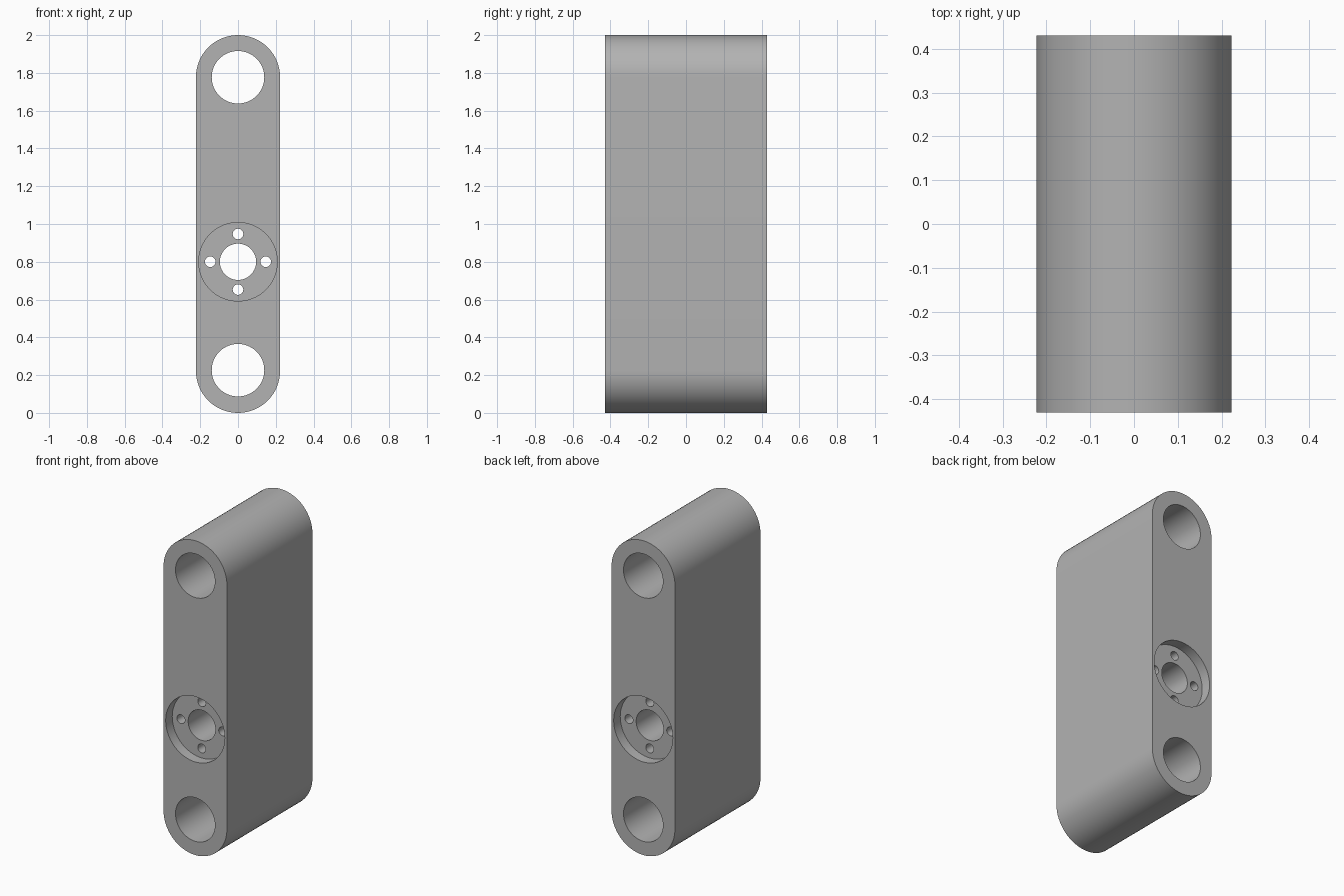
import bpy, bmesh, math
from mathutils import Matrix, Vector

if "Cube" in bpy.data.objects:
    bpy.data.objects.remove(bpy.data.objects["Cube"])

HALF_W, HALF_D, HEIGHT = 0.223, 0.43, 2.0
PORT_Z, RECESS = 0.80, 0.066

grey = bpy.data.materials.new("machined grey")
grey.use_nodes = True
colour = (0.45, 0.45, 0.45, 1)
grey.diffuse_color = colour
grey.node_tree.nodes["Principled BSDF"].inputs["Base Color"].default_value = colour


def mesh_object(name, bm):
    bmesh.ops.recalc_face_normals(bm, faces=bm.faces)
    mesh = bpy.data.meshes.new(name)
    bm.to_mesh(mesh)
    bm.free()
    mesh.materials.append(grey)
    obj = bpy.data.objects.new(name, mesh)
    bpy.context.collection.objects.link(obj)
    return obj


def bore(bm, x, z, radius, y=0.0, depth=2.0, sides=64):
    """Add a cylinder lying along y."""
    place = Matrix.Translation((x, y, z)) @ Matrix.Rotation(math.pi / 2, 4, "X")
    bmesh.ops.create_cone(bm, cap_ends=True, segments=sides, radius1=radius,
                          radius2=radius, depth=depth, matrix=place)


def cut(target, cutter):
    cutter.hide_render = True
    mod = target.modifiers.new(cutter.name, "BOOLEAN")
    mod.operation, mod.solver, mod.object = "DIFFERENCE", "EXACT", cutter
    bpy.context.view_layer.objects.active = target
    bpy.ops.object.modifier_apply(modifier=mod.name)
    bpy.data.objects.remove(cutter)


# Link body: a round-ended profile extruded along y
bm = bmesh.new()
steps = 32
profile = []
for centre, start in ((HEIGHT - HALF_W, 0), (HALF_W, math.pi)):
    for i in range(steps + 1):
        a = start + math.pi * i / steps
        profile.append(bm.verts.new((HALF_W * math.cos(a), -HALF_D,
                                     centre + HALF_W * math.sin(a))))
face = bm.faces.new(profile)
out = bmesh.ops.extrude_face_region(bm, geom=[face])
bmesh.ops.translate(bm, vec=Vector((0, 2 * HALF_D, 0)),
                    verts=[v for v in out["geom"] if isinstance(v, bmesh.types.BMVert)])
body = mesh_object("link_body", bm)

# Round recess on the front and back
bm = bmesh.new()
for side in (-1, 1):
    bore(bm, 0, PORT_Z, 0.208, y=side * HALF_D, depth=2 * RECESS)
cut(body, mesh_object("recess_cutter", bm))

# Through holes: two end bores, centre bore and four bolt holes
bm = bmesh.new()
for z in (HALF_W + 0.003, HEIGHT - HALF_W):
    bore(bm, 0, z, 0.139)
bore(bm, 0, PORT_Z, 0.096)
for i in range(4):
    a = i * math.pi / 2
    bore(bm, 0.147 * math.cos(a), PORT_Z + 0.147 * math.sin(a), 0.028, sides=32)
cut(body, mesh_object("hole_cutter", bm))

bpy.ops.object.select_all(action="DESELECT")
body.select_set(True)
bpy.context.view_layer.objects.active = body
bpy.ops.object.shade_smooth_by_angle(angle=math.radians(30))
